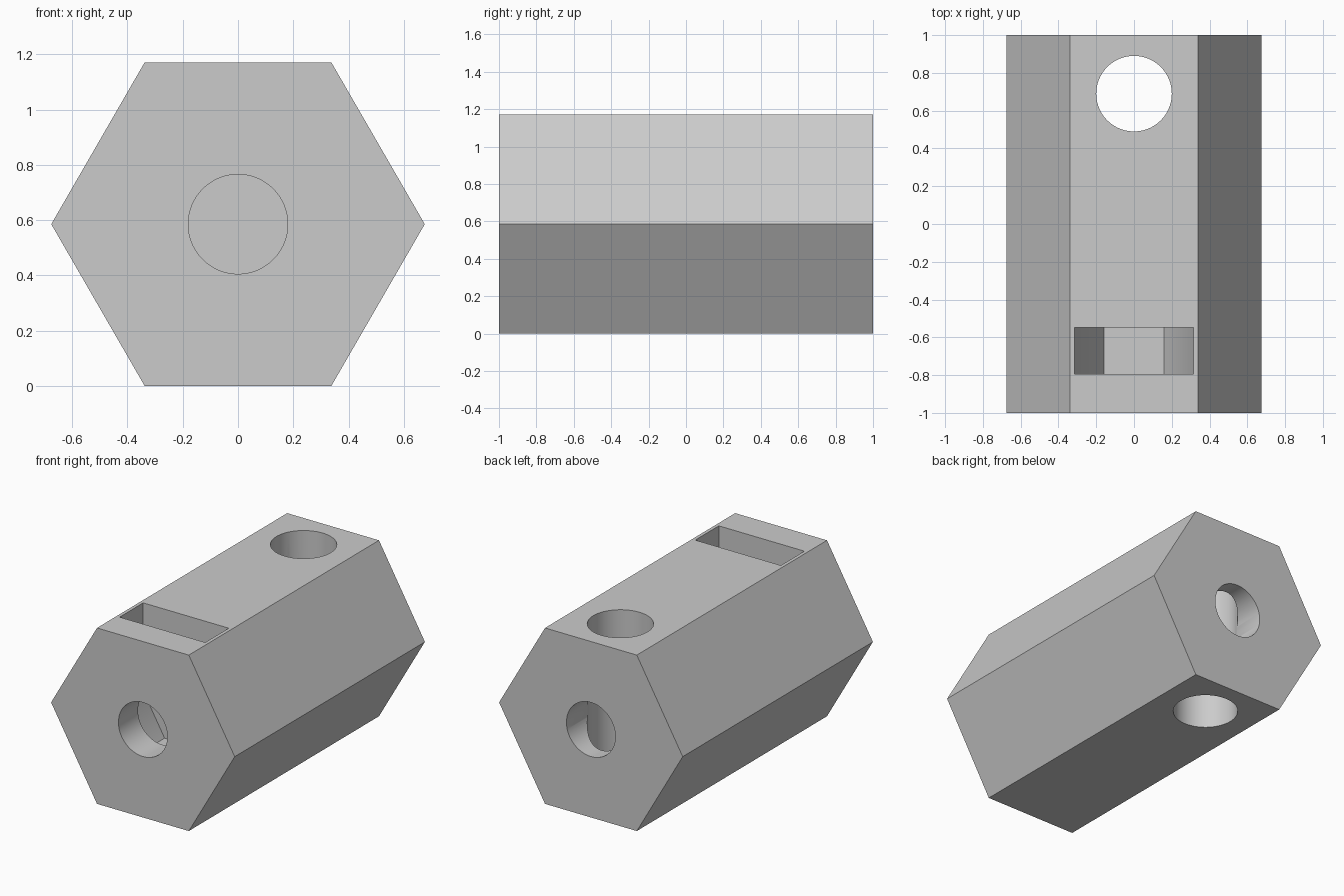
import bpy, math
from mathutils import Matrix

cube = bpy.data.objects.get("Cube")
if cube:
    bpy.data.objects.remove(cube, do_unlink=True)

HEX_R = 0.676                            # block corner radius
MID_Z = HEX_R * math.cos(math.pi / 6)    # block axis height
NUT_R = 0.315                            # nut pocket corner radius

grey = bpy.data.materials.new("light grey")
grey.use_nodes = True
grey.diffuse_color = (0.6, 0.6, 0.6, 1)
grey.node_tree.nodes["Principled BSDF"].inputs["Base Color"].default_value = (0.6, 0.6, 0.6, 1)


def prism(name, profile, y0, y1):
    """Extrude an x, z profile along y."""
    n = len(profile)
    verts = [(x, y, z) for y in (y0, y1) for x, z in profile]
    faces = [tuple(range(n)), tuple(range(2 * n - 1, n - 1, -1))]
    faces += [(i, i + n, (i + 1) % n + n, (i + 1) % n) for i in range(n)]
    mesh = bpy.data.meshes.new(name)
    mesh.from_pydata(verts, [], faces)
    mesh.materials.append(grey)
    obj = bpy.data.objects.new(name, mesh)
    bpy.context.collection.objects.link(obj)
    return obj


def ring(radius, sides, z):
    steps = [2 * math.pi * i / sides for i in range(sides)]
    return [(radius * math.cos(a), z + radius * math.sin(a)) for a in steps]


def cut(target, cutter):
    mod = target.modifiers.new(cutter.name, 'BOOLEAN')
    mod.operation = 'DIFFERENCE'
    mod.solver = 'EXACT'
    mod.object = cutter
    bpy.context.view_layer.objects.active = target
    bpy.ops.object.modifier_apply(modifier=mod.name)
    bpy.data.objects.remove(cutter, do_unlink=True)


# Hexagonal block lying along y
block = prism("hexagonal_block", ring(HEX_R, 6, MID_Z), -1, 1)

# Vertical through hole near the back
cross_hole = prism("cross_hole", ring(0.2, 96, 0), -1, 1)
cross_hole.data.transform(Matrix.Translation((0, 0.69, MID_Z)) @ Matrix.Rotation(math.pi / 2, 4, 'X'))
cut(block, cross_hole)

# Nut pocket: lower half hexagon, open straight up through the top
low = MID_Z - NUT_R * math.cos(math.pi / 6)
pocket = [(-NUT_R / 2, low), (NUT_R / 2, low), (NUT_R, MID_Z),
          (NUT_R, 1.4), (-NUT_R, 1.4), (-NUT_R, MID_Z)]
cut(block, prism("nut_pocket", pocket, -0.795, -0.547))

# End bores: front one reaches the pocket, back one the cross hole
cut(block, prism("front_bore", ring(0.18, 96, MID_Z), -1.1, -0.67))
cut(block, prism("back_bore", ring(0.18, 96, MID_Z), 0.69, 1.1))

bpy.ops.object.select_all(action='DESELECT')
block.select_set(True)
bpy.context.view_layer.objects.active = block
bpy.ops.object.shade_smooth_by_angle(angle=math.radians(30))
